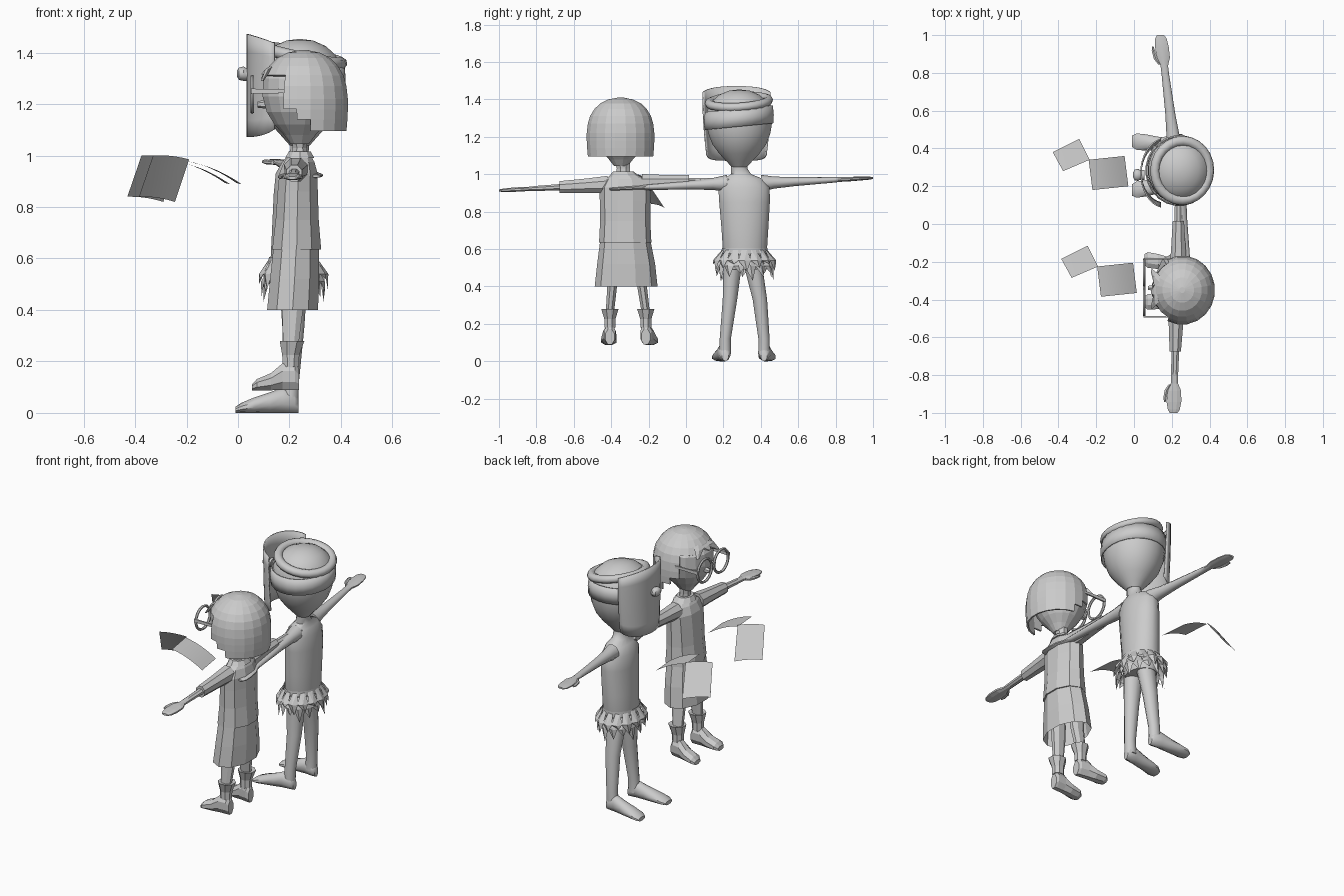
import bpy, bmesh, math
from mathutils import Vector

if "Cube" in bpy.data.objects:
    bpy.data.objects.remove(bpy.data.objects["Cube"])

grey = bpy.data.materials.new("plain grey")
grey.diffuse_color = (0.6, 0.6, 0.6, 1)
grey.use_nodes = True
grey.node_tree.nodes["Principled BSDF"].inputs["Base Color"].default_value = grey.diffuse_color


def finish(name, bm, smooth=True, thick=0):
    bmesh.ops.recalc_face_normals(bm, faces=bm.faces[:])
    me = bpy.data.meshes.new(name)
    bm.to_mesh(me)
    bm.free()
    ob = bpy.data.objects.new(name, me)
    bpy.context.collection.objects.link(ob)
    me.materials.append(grey)
    if thick:
        m = ob.modifiers.new("thickness", 'SOLIDIFY')
        m.thickness, m.offset = thick, 0
    if smooth:
        bpy.ops.object.select_all(action='DESELECT')
        ob.select_set(True)
        bpy.context.view_layer.objects.active = ob
        bpy.ops.object.shade_smooth_by_angle(angle=math.radians(45))
    return ob


def skin(rings, axis, n, caps=True):
    """Join elliptical rings (x, y, z, ra, rb) standing across the given axis."""
    bm = bmesh.new()
    loops = []
    for x, y, z, ra, rb in rings:
        loop = []
        for i in range(n):
            t = math.tau * (i + 0.5) / n
            a, b = ra * math.cos(t), rb * math.sin(t)
            off = {'x': (0, a, b), 'y': (a, 0, b), 'z': (a, b, 0)}[axis]
            loop.append(bm.verts.new((x + off[0], y + off[1], z + off[2])))
        loops.append(loop)
    for p, q in zip(loops, loops[1:]):
        for i in range(n):
            j = (i + 1) % n
            bm.faces.new((p[i], p[j], q[j], q[i]))
    if caps:
        bm.faces.new(loops[0])
        bm.faces.new(loops[-1])
    return bm


def loft(name, rings, axis='z', n=16, smooth=True, caps=True, thick=0):
    return finish(name, skin(rings, axis, n, caps), smooth, thick)


def sheet(name, fn, nu, nv, thick=0):
    """Surface from a function of u and v in 0..1."""
    bm = bmesh.new()
    g = [[bm.verts.new(fn(i / nu, j / nv)) for j in range(nv + 1)] for i in range(nu + 1)]
    for i in range(nu):
        for j in range(nv):
            bm.faces.new((g[i][j], g[i + 1][j], g[i + 1][j + 1], g[i][j + 1]))
    return finish(name, bm, True, thick)


def torus(name, loc, R, r, rot, scale=(1, 1, 1), n=24, m=8):
    bpy.ops.mesh.primitive_torus_add(location=loc, rotation=rot, major_radius=R, minor_radius=r,
                                     major_segments=n, minor_segments=m)
    ob = bpy.context.object
    ob.name, ob.scale = name, scale
    ob.data.materials.append(grey)
    bpy.ops.object.shade_smooth_by_angle(angle=math.radians(50))
    return ob


def arm(name, a, b, profile, n, smooth):
    a, b = Vector(a), Vector(b)
    loft(name, [(*a.lerp(b, t), rx, rz) for t, rx, rz in profile], 'y', n, smooth)
    th = Vector((-1, 0, 0))
    thumb = [(.74, .022, .010), (.79, .040, .012), (.86, .048, .010), (.90, .048, .005)]
    loft(name + "_thumb", [(*(a.lerp(b, t) + th * o), r, r * .8) for t, o, r in thumb], 'y', 6, smooth)


# ---------- taller figure: torso, neck, head ----------
loft("tall_torso", [(.215, .315, .49, .08, .10), (.215, .315, .56, .092, .118), (.22, .315, .70, .09, .127),
                    (.225, .313, .85, .088, .138), (.225, .31, .93, .08, .14), (.23, .305, .975, .06, .11),
                    (.235, .295, 1.0, .04, .055), (.24, .285, 1.03, .036, .044), (.24, .285, 1.07, .038, .045)])
loft("tall_head", [(.24, .285, z, r * .95, r) for z, r in
                   [(1.04, .042), (1.07, .07), (1.11, .108), (1.16, .145), (1.22, .168), (1.28, .177),
                    (1.34, .173), (1.39, .148), (1.425, .108), (1.447, .055), (1.452, .012)]], n=24)

# arms
tall_arm = [(0, .045, .045), (.12, .036, .032), (.3, .028, .024), (.65, .021, .015), (.73, .021, .012),
            (.80, .037, .012), (.9, .038, .010), (.97, .032, .008), (1, .02, .005)]
arm("tall_arm_a", (.215, .40, .952), (.14, 1.0, .98), tall_arm, 10, True)
arm("tall_arm_b", (.235, .22, .952), (.30, -.41, .92), tall_arm, 10, True)

# legs and feet
for side, top, mid, ank, toe in (("a", .25, .235, .21, .18), ("b", .355, .395, .417, .438)):
    loft("tall_leg_" + side, [(.215, top, .53, .058, .052), (.215, mid, .33, .044, .04),
                              (.205, ank, .12, .033, .031), (.20, ank, .04, .035, .032)], n=12)
    rings = []
    for t, w, h in [(0, .018, .03), (.06, .03, .042), (.25, .034, .05), (.45, .038, .04),
                    (.7, .045, .03), (.9, .046, .02), (1, .032, .012)]:
        rings.append((.235 - .245 * t, ank + (toe - ank) * t, h, w, h))
    loft("tall_foot_" + side, rings, 'x', 10)

# leaf skirt
bm = bmesh.new()
for layer, (r0, r1, r2, z0, z1, z2) in enumerate(((.117, .158, .168, .60, .54, .50),
                                                  (.113, .145, .155, .57, .51, .45))):
    n = 15
    for i in range(n):
        t = math.tau * (i + layer * .5) / n
        drop = .02 * (i % 3 - 1)

        def pt(r, a, z):
            return bm.verts.new((.215 + r * .8 * math.cos(t + a), .313 + r * math.sin(t + a), z))
        tip = pt(r2, .08, z2 + drop)
        b0, b1, s0, s1, m = pt(r0, -.12, z0), pt(r0, .12, z0), pt(r1, -.22, z1), pt(r1, .22, z1), pt(r1 + .012, 0, z1)
        for f in ((b0, s0, m), (b0, m, b1), (b1, m, s1), (s0, tip, m), (m, tip, s1)):
            bm.faces.new(f)
finish("leaf_skirt", bm, False)
loft("skirt_waistband", [(.215, .313, .575, .099, .125), (.215, .313, .605, .097, .124)], caps=False)

# face mask, its nose and strap
def mask(u, v):
    s = 2 * u - 1
    t = math.radians(80) * s
    top, bot = 1.472 - .035 * s * s, 1.072 + .03 * s ** 4
    y = .27 + .182 * math.sin(t) * (1 - .12 * (1 - v) ** 2)
    return (.165 - .128 * math.cos(t), y, bot + (top - bot) * v)
sheet("face_mask", mask, 16, 6, .008)
loft("mask_nose", [(.055, .26, 1.315, .028, .026), (.03, .26, 1.315, .028, .026),
                   (.022, .26, 1.318, .034, .028), (.004, .26, 1.318, .03, .024), (-.004, .26, 1.318, .015, .012)], 'x', 10)
bm = skin([(.24, .283, 1.255, .175, .183), (.24, .283, 1.30, .177, .185), (.24, .283, 1.35, .172, .18)], 'z', 24, False)
for v in bm.verts:
    v.co.z += (v.co.y - .283) * .1
finish("mask_strap", bm, True, .006)
torus("head_roll", (.255, .283, 1.388), .148, .025, (.06, .2, 0), (1, 1.06, .95))

# ---------- shorter figure: dress ----------
cy = -.325
loft("dress_top", [(.228, cy, .635, .1, .14), (.23, cy, .75, .088, .134), (.232, cy, .86, .082, .136),
                   (.235, cy, .93, .078, .138), (.238, cy, .975, .062, .11), (.24, -.33, 1.0, .045, .06)],
     n=10, smooth=False)
loft("dress_skirt", [(.212, -.32, .40, .104, .168), (.22, -.32, .52, .1, .155), (.227, cy, .66, .092, .132)],
     n=10, smooth=False, caps=False)
loft("dress_collar", [(.24, -.33, .99, .06, .08), (.24, -.335, 1.015, .045, .055)], n=10, smooth=False)
loft("short_neck", [(.24, -.335, .98, .034, .042), (.24, -.335, 1.03, .03, .038), (.24, -.34, 1.07, .034, .044)],
     n=8, smooth=False)

# arms and sleeves
short_arm = [(0, .03, .03), (.3, .024, .02), (.65, .02, .015), (.73, .02, .012), (.80, .04, .013),
             (.9, .042, .012), (.97, .034, .009), (1, .022, .006)]
sleeve = [(0, .05, .05), (.18, .042, .042), (.40, .034, .036), (.44, .032, .035)]
for side, a, b in (("a", (.225, -.42, .945), (.21, -1.0, .913)), ("b", (.235, -.235, .955), (.235, .335, .972))):
    arm("short_arm_" + side, a, b, short_arm, 8, False)
    A, B = Vector(a), Vector(b)
    loft("sleeve_" + side, [(*A.lerp(B, t), rx, rz) for t, rx, rz in sleeve], 'y', 8, False)

# legs, boot cuffs and boots
for side, top, y, toe in (("a", -.395, -.407, -.413), ("b", -.235, -.215, -.188)):
    loft("short_leg_" + side, [(.215, top, .50, .05, .032), (.212, top, .40, .044, .028),
                               (.205, y, .26, .032, .024), (.20, y, .15, .03, .028)], n=8, smooth=False)
    loft("boot_cuff_" + side, [(.205, y, .18, .034, .032), (.205, y, .225, .036, .032), (.21, y, .28, .052, .05),
                               (.21, y, .275, .034, .028)], n=8, smooth=False)
    rings = []
    for t, w, h in [(0, .026, .045), (.08, .034, .057), (.35, .036, .056), (.6, .043, .036), (.9, .045, .024), (1, .03, .014)]:
        rings.append((.237 - .182 * t, y + (toe - y) * t, .085 + h, w, h))
    loft("boot_" + side, rings, 'x', 8, False)

# head and bobbed hair with an open face
loft("short_head", [(.24, -.348, z, r * .95, r) for z, r in
                    [(1.045, .038), (1.08, .066), (1.12, .105), (1.17, .138), (1.23, .155), (1.30, .152),
                     (1.36, .11), (1.39, .04)]], n=16, smooth=False)
bm = skin([(.255, -.35, z, r * .95, r) for z, r in
           [(1.095, .172), (1.14, .176), (1.18, .178), (1.22, .178), (1.27, .172), (1.31, .16), (1.345, .138),
            (1.375, .107), (1.395, .065), (1.405, .015)]], 'z', 20)
bm.faces.ensure_lookup_table()
gone = []
for f in bm.faces:
    c = f.calc_center_median()
    if c.z < 1.1 or (c.z < 1.325 and c.x < .165 + max(0, 1.2 - c.z) * 1.1):
        gone.append(f)
bmesh.ops.delete(bm, geom=gone, context='FACES')
finish("bob_hair", bm, False, .01)

# fringe locks swept over the forehead
for i, (y0, y1, z1) in enumerate(((-.33, -.44, 1.29), (-.35, -.25, 1.30), (-.34, -.36, 1.315))):
    loft("fringe_lock_%d" % i, [(.165, y0, 1.365, .018, .05), (.118, (y0 + y1) / 2, 1.335, .014, .045),
                                (.095, y1, z1, .006, .012)], 'z', 6, False)
loft("short_nose", [(.11, -.338, 1.20, .02, .018), (.075, -.338, 1.198, .012, .012)], 'x', 6, False)

# round glasses
for side, y, ey in (("a", -.415, -.492), ("b", -.258, -.185)):
    torus("glasses_rim_" + side, (.055, y, 1.238), .068, .008, (0, math.pi / 2, 0), n=20, m=6)
    loft("glasses_arm_" + side, [(.05, ey, 1.25, .006, .014), (.20, ey, 1.25, .006, .01)], 'x', 4, False)
loft("glasses_bridge", [(.055, -.355, 1.25, .008, .008), (.055, -.318, 1.25, .008, .008)], 'y', 6, False)

# ---------- two pairs of loose sheets ----------
def quad(p, bulge):
    a, b, c, d = map(Vector, p)

    def fn(u, v):
        q = a.lerp(b, u).lerp(d.lerp(c, u), v)
        q.z += bulge * 4 * u * (1 - u)
        return q
    return fn

for i, (dx, dy) in enumerate(((0, 0), (.045, -.565))):
    def moved(pts):
        return [(x + dx, y + dy, z) for x, y, z in pts]
    sheet("hanging_sheet_%d" % i, quad(moved([(-.43, .38, .84), (-.29, .45, .82), (-.235, .34, .985),
                                              (-.375, .28, 1.0)]), .006), 5, 3)
    sheet("level_sheet_%d" % i, quad(moved([(-.24, .34, .978), (-.05, .36, .893), (-.03, .20, .888),
                                            (-.22, .18, .972)]), .012), 6, 3)
